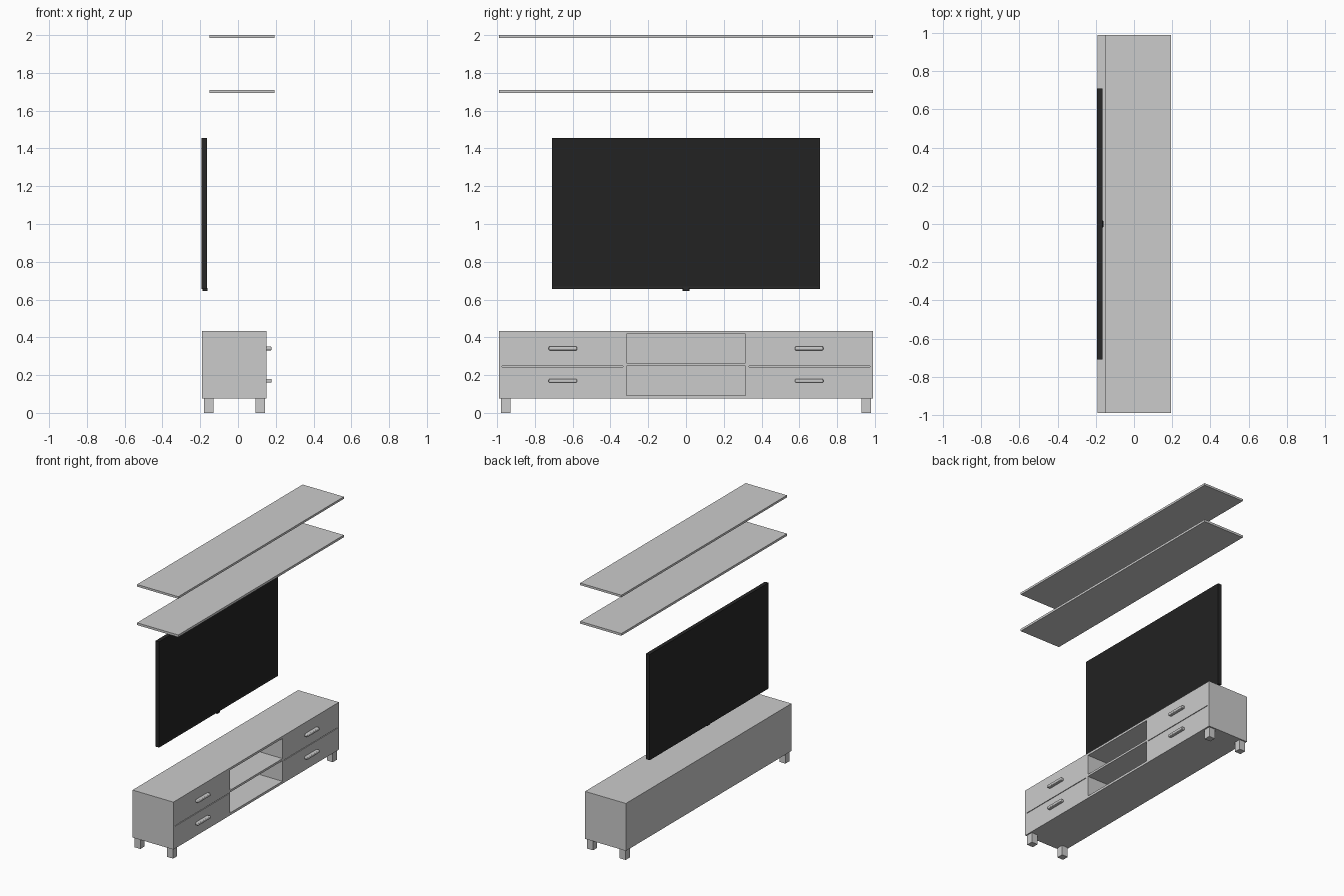
import bpy, bmesh

if "Cube" in bpy.data.objects:
    bpy.data.objects.remove(bpy.data.objects["Cube"])


def material(name, colour):
    m = bpy.data.materials.new(name)
    m.diffuse_color = colour
    m.use_nodes = True
    m.node_tree.nodes["Principled BSDF"].inputs["Base Color"].default_value = m.diffuse_color
    return m


FRAME = material("frame_black", (0.02, 0.02, 0.02, 1))
SCREEN = material("screen_black", (0.016, 0.016, 0.016, 1))


def box(name, x, y, z, mat=None, bevel=0.0, segments=3):
    """Box from (min, max) ranges on each axis."""
    bm = bmesh.new()
    bmesh.ops.create_cube(bm, size=1)
    for v in bm.verts:
        for i, (lo, hi) in enumerate((x, y, z)):
            v.co[i] = lo + (v.co[i] + 0.5) * (hi - lo)
    me = bpy.data.meshes.new(name)
    bm.to_mesh(me)
    bm.free()
    ob = bpy.data.objects.new(name, me)
    bpy.context.collection.objects.link(ob)
    if mat:
        me.materials.append(mat)
    if bevel:
        mod = ob.modifiers.new("bevel", 'BEVEL')
        mod.width = bevel
        mod.segments = segments
    return ob


def span(s, a, b):
    """Range mirrored across y = 0 when s is -1."""
    return (a, b) if s > 0 else (-b, -a)


W = 0.99                      # half length
BACK, FRONT = -0.19, 0.152    # cabinet depth
T = 0.017                     # panel thickness

# Wall shelves
box("upper_wall_shelf", (-0.152, 0.193), (-W, W), (1.984, 2.0))
box("lower_wall_shelf", (-0.152, 0.193), (-W, W), (1.693, 1.71))

# Cabinet carcass
box("cabinet_base", (BACK, FRONT), (-W, W), (0.075, 0.093))
box("cabinet_top", (BACK, FRONT), (-W, W), (0.417, 0.434))
box("cabinet_back", (BACK, BACK + T), (-W + T, W - T), (0.093, 0.417))
box("middle_shelf", (BACK + T, FRONT), (-0.315, 0.315), (0.249, 0.265))

# Drawer stacks, handles and legs on both ends
for s, side in ((1, "right"), (-1, "left")):
    box(side + "_end_panel", (BACK, FRONT), span(s, W - T, W), (0.093, 0.417))
    box(side + "_divider", (BACK + T, FRONT), span(s, 0.315, 0.333), (0.093, 0.417))
    for level, z, hz in (("lower", (0.093, 0.243), 0.17), ("upper", (0.248, 0.417), 0.341)):
        box(f"{side}_{level}_drawer", (BACK + T, FRONT), span(s, 0.333, W - T), z)
        box(f"{side}_{level}_handle", (FRONT - 0.004, 0.178), span(s, 0.577, 0.727),
            (hz - 0.01, hz + 0.01), bevel=0.006)
    for end, x in (("back", (-0.181, -0.131)), ("front", (0.092, 0.142))):
        box(f"{side}_{end}_leg", x, span(s, 0.93, 0.98), (0, 0.075))

# Television: body with an inset screen panel
tv = box("tv_body", (-0.193, -0.164), (-0.71, 0.71), (0.655, 1.456), FRAME)
bm = bmesh.new()
bm.from_mesh(tv.data)
bm.faces.ensure_lookup_table()
face = max(bm.faces, key=lambda f: f.calc_center_median().x)
bmesh.ops.inset_individual(bm, faces=[face], thickness=0.012)
for v in face.verts:
    v.co.x -= 0.003
    if v.co.z < 1:
        v.co.z += 0.006
tv.data.materials.append(SCREEN)
face.material_index = 1
bm.to_mesh(tv.data)
bm.free()

# Sensor tab under the television
box("tv_sensor", (-0.188, -0.161), (-0.018, 0.018), (0.645, 0.662), FRAME, bevel=0.003)
